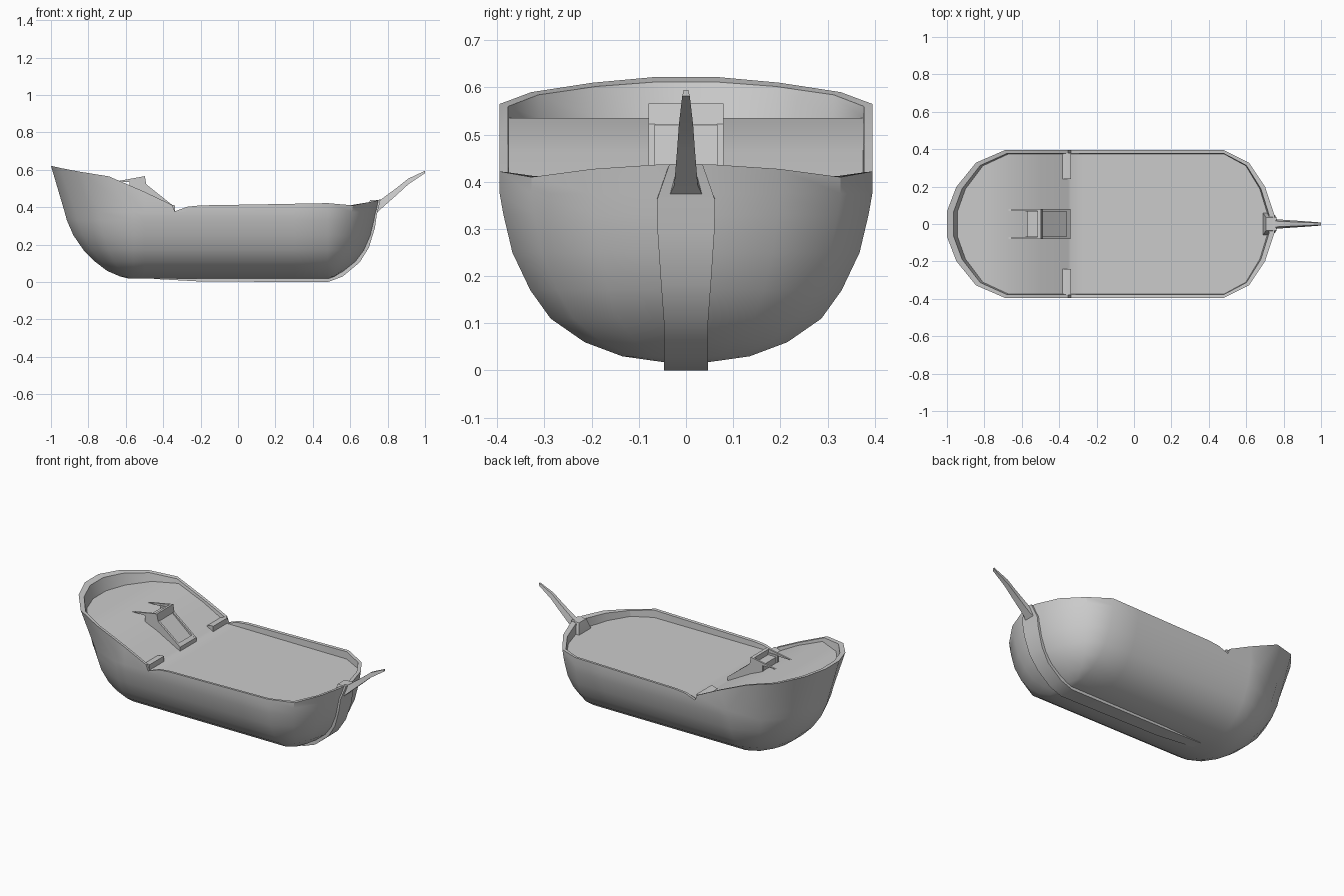
import bpy, bmesh, math

if "Cube" in bpy.data.objects:
    bpy.data.objects.remove(bpy.data.objects["Cube"])


def finish(name, bm, angle=30):
    bmesh.ops.recalc_face_normals(bm, faces=bm.faces)
    me = bpy.data.meshes.new(name)
    bm.to_mesh(me)
    bm.free()
    ob = bpy.data.objects.new(name, me)
    bpy.context.collection.objects.link(ob)
    bpy.ops.object.select_all(action='DESELECT')
    ob.select_set(True)
    bpy.context.view_layer.objects.active = ob
    bpy.ops.object.shade_smooth_by_angle(angle=math.radians(angle))
    return ob


def interp(table, x):
    if x <= table[0][0]:
        return table[0][1]
    for (x0, a), (x1, b) in zip(table, table[1:]):
        if x <= x1:
            return a + (b - a) * (x - x0) / (x1 - x0)
    return table[-1][1]


def prism(name, profile, y0, y1):
    """Extrude an (x, z) outline from y0 to y1."""
    bm = bmesh.new()
    a = [bm.verts.new((x, y0, z)) for x, z in profile]
    b = [bm.verts.new((x, y1, z)) for x, z in profile]
    bm.faces.new(a)
    bm.faces.new(b[::-1])
    for i in range(len(a)):
        j = (i + 1) % len(a)
        bm.faces.new((a[i], a[j], b[j], b[i]))
    return finish(name, bm)


def loft(name, sections):
    """Skin a chain of closed sections and cap both ends."""
    bm = bmesh.new()
    rings = [[bm.verts.new(p) for p in s] for s in sections]
    for r, s in zip(rings, rings[1:]):
        for i in range(len(r)):
            j = (i + 1) % len(r)
            bm.faces.new((r[i], r[j], s[j], s[i]))
    bm.faces.new(rings[0])
    bm.faces.new(rings[-1][::-1])
    return finish(name, bm)


STERN = [(1, .17), (.84, .5), (.5, .83), (0, 1)]
BOW = [(0, 1), (.5, .83), (.82, .5), (1, .13)]
STATIONS = [-.5, -.352, -.338, -.27, -.2, .1, .3]
SHEER = [(-1, .622), (-.95, .61), (-.845, .59), (-.69, .565), (-.64, .55),
         (-.352, .412), (-.338, .378), (-.27, .403), (-.2, .41), (.1, .415),
         (.48, .422), (.54, .425), (.615, .41), (.69, .425), (.75, .437)]
DECK = [(-.63, .535), (-.338, .377), (.8, .375)]


def outline(w, xs, xb, zf, xs0=-.56, xb0=.48):
    half = [(xs0 + (xs - xs0) * f, w * g) for f, g in STERN]
    mid0 = half[-1][0]
    half += [(max(x, mid0 + .04) if x == -.5 else x, w) for x in STATIONS]
    half += [(xb0 + (xb - xb0) * f, w * g) for f, g in BOW]
    pts = [(x, y, zf(x)) for x, y in half]
    return pts + [(x, -y, z) for x, y, z in reversed(pts)]


# Hull: stacked outlines, then rim top, inner wall and deck
levels = [(.018, .05, -.58, .49), (.03, .135, -.63, .52), (.06, .215, -.70, .57),
          (.11, .287, -.765, .63), (.17, .33, -.825, .675), (.25, .368, -.88, .71),
          (.33, .387, -.915, .73), (.375, .395, -.927, .738)]
rings = [outline(w, xs, xb, lambda x, z=z: z) for z, w, xs, xb in levels]
rings.append(outline(.395, -1, .75, lambda x: interp(SHEER, x), -.69))
rings.append(outline(.377, -.965, .722, lambda x: interp(SHEER, x) - .002, -.68))
rings.append(outline(.375, -.945, .715, lambda x: interp(DECK, x), -.67))
bm = bmesh.new()
vr = [[bm.verts.new(p) for p in r] for r in rings]
n = len(vr[0])
for r, s in zip(vr, vr[1:]):
    for i in range(n):
        j = (i + 1) % n
        bm.faces.new((r[i], r[j], s[j], s[i]))
for r in (vr[0], vr[-1]):
    for i in range(n // 2 - 1):
        bm.faces.new((r[i], r[i + 1], r[n - 2 - i], r[n - 1 - i]))
finish("hull", bm)

# Keel and stem strip: outer x, z and half width
keel = [(-.45, .017, .03), (-.2, .003, .042), (.48, 0, .047), (.56, .03, .047),
        (.65, .105, .047), (.70, .185, .053), (.732, .29, .06), (.742, .36, .062),
        (.762, .438, .035)]
secs = []
for x, z, h in keel:
    ix, iz = x + (.2 - x) * .1, z + (.44 - z) * .1
    secs.append([(x, -h, z), (x, h, z), (ix, h, iz), (ix, -h, iz)])
loft("keel_and_stem", secs)

# Bowsprit: x, bottom z, top z, half width
sprit = [(.72, .35, .435, .045), (.765, .392, .442, .025), (.85, .467, .505, .019),
         (.91, .522, .553, .015), (1, .582, .595, .008)]
loft("bowsprit", [[(x, -h, a), (x, h, a), (x, h * .6, b), (x, -h * .6, b)]
                  for x, a, b, h in sprit])

# Low step walls either side of the deck ramp
for side in (-1, 1):
    prism("step_wall", [(-.40, .395), (-.352, .412), (-.338, .41), (-.338, .37), (-.40, .37)],
          side * .24, side * .38)

# Hatch: sloped panel with raised frame, and handrails above
prism("hatch_panel", [(-.57, .53), (-.51, .53), (-.345, .39), (-.345, .36), (-.57, .47)], -.068, .068)
for side in (-1, 1):
    prism("hatch_frame_side", [(-.58, .542), (-.515, .542), (-.34, .403), (-.34, .37), (-.58, .5)],
          side * .066, side * .08)
    prism("handrail", [(-.67, .535), (-.5, .566), (-.5, .545), (-.53, .535)],
          side * .07, side * .08)
prism("hatch_crossbar", [(-.515, .563), (-.498, .566), (-.49, .52), (-.515, .53)], -.08, .08)
prism("hatch_sill", [(-.36, .418), (-.34, .403), (-.34, .37), (-.36, .37)], -.068, .068)
